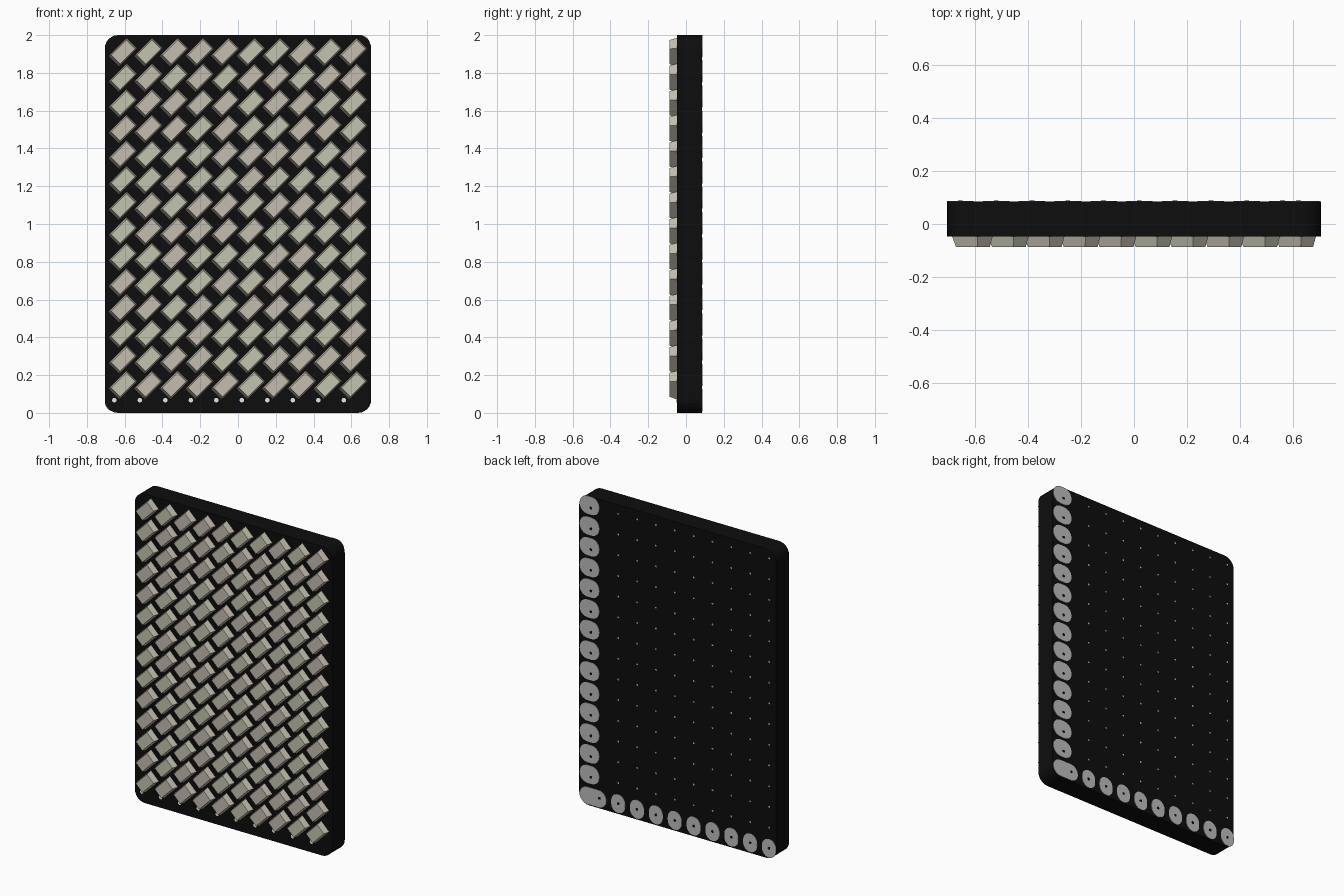
import bpy, bmesh, math, random

random.seed(4)
cube = bpy.data.objects.get("Cube")
if cube:
    bpy.data.objects.remove(cube, do_unlink=True)


def material(name, rgb):
    m = bpy.data.materials.new(name)
    m.use_nodes = True
    m.diffuse_color = (*rgb, 1)
    m.node_tree.nodes["Principled BSDF"].inputs["Base Color"].default_value = (*rgb, 1)
    return m


BLACK = material("matte black", (0.004, 0.004, 0.004))
GREEN_TAN = material("greenish tan", (0.55, 0.55, 0.43))
PINK_TAN = material("pinkish tan", (0.56, 0.51, 0.43))
GREY = material("light grey", (0.5, 0.5, 0.5))
WHITE = material("white", (0.95, 0.95, 0.95))

PITCH = 0.1355
COLS, ROWS = 10, 14
FRONT, BACK = -0.047, 0.085


def rounded(cx, cz, hw, hh, r, seg=6):
    """Outline of a rounded rectangle in the xz plane."""
    pts = []
    for k, (sx, sz) in enumerate([(1, 1), (-1, 1), (-1, -1), (1, -1)]):
        for i in range(seg + 1):
            a = math.pi / 2 * (k + i / seg)
            pts.append((cx + sx * (hw - r) + r * math.cos(a),
                        cz + sz * (hh - r) + r * math.sin(a)))
    return pts


def loft(bm, low, high, y0, y1, mat=0):
    """Solid between two outlines at depths y0 and y1."""
    a = [bm.verts.new((x, y0, z)) for x, z in low]
    b = [bm.verts.new((x, y1, z)) for x, z in high]
    n = len(a)
    faces = [bm.faces.new(a), bm.faces.new(b)]
    faces += [bm.faces.new((a[i], a[(i + 1) % n], b[(i + 1) % n], b[i])) for i in range(n)]
    for f in faces:
        f.material_index = mat


def finish(name, bm, mats):
    bmesh.ops.remove_doubles(bm, verts=bm.verts, dist=1e-5)
    bmesh.ops.recalc_face_normals(bm, faces=bm.faces)
    me = bpy.data.meshes.new(name)
    bm.to_mesh(me)
    bm.free()
    for m in mats:
        me.materials.append(m)
    ob = bpy.data.objects.new(name, me)
    bpy.context.collection.objects.link(ob)
    return ob


def plates(name, outlines, y0, y1, mat):
    bm = bmesh.new()
    for o in outlines:
        loft(bm, o, o, y0, y1)
    return finish(name, bm, [mat])


def dot(x, z, r):
    return rounded(x, z, r, r, r, 3)


# Backing panel
plates("panel", [rounded(0, 1, 0.705, 1, 0.07)], FRONT, BACK, BLACK)

# Diagonal tapered blocks on the front
C = math.sqrt(0.5)


def tilted(cx, cz, u0, u1, v):
    """Rectangle along the rising diagonal."""
    return [(cx + C * (u - w), cz + C * (u + w))
            for u, w in ((u0, -v), (u1, -v), (u1, v), (u0, v))]


bm = bmesh.new()
for i in range(COLS):
    for j in range(ROWS):
        x, z = (i - 4.5) * PITCH, 0.147 + j * PITCH
        tint = random.randint(0, 1)
        loft(bm, tilted(x, z, -0.068, 0.068, 0.04),
             tilted(x, z, -0.054, 0.060, 0.033), FRONT, -0.087, tint)
finish("diagonal_blocks", bm, [GREEN_TAN, PINK_TAN])

# Hole grid positions
hole_x = [-0.655 + 0.135 * i for i in range(COLS)]
hole_z = [0.067 + 0.134 * j for j in range(ROWS + 1)]

# Small holes along the lower front edge
plates("front_holes", [dot(x, hole_z[0], 0.012) for x in hole_x], FRONT - 0.002, FRONT, WHITE)

# Discs on the back: a bottom row, a side column and a long corner piece
discs = [rounded(x, hole_z[0], 0.05, 0.06, 0.05) for x in hole_x[:-1]]
discs += [rounded(0.63, z, 0.07, 0.058, 0.055) for z in hole_z[1:]]
discs.append(rounded(0.605, 0.062, 0.095, 0.055, 0.054))
plates("back_discs", discs, BACK, BACK + 0.002, GREY)

# Pin holes in the discs
pins = [dot(x, hole_z[0], 0.009) for x in hole_x]
pins += [dot(0.62, z - 0.015, 0.009) for z in hole_z[1:]]
plates("disc_pin_holes", pins, BACK + 0.002, BACK + 0.003, BLACK)

# Fine pin grid over the rest of the back
grid = [dot(x, z, 0.006) for x in hole_x[:-1] for z in hole_z[1:]]
plates("back_pin_grid", grid, BACK, BACK + 0.001, GREY)
